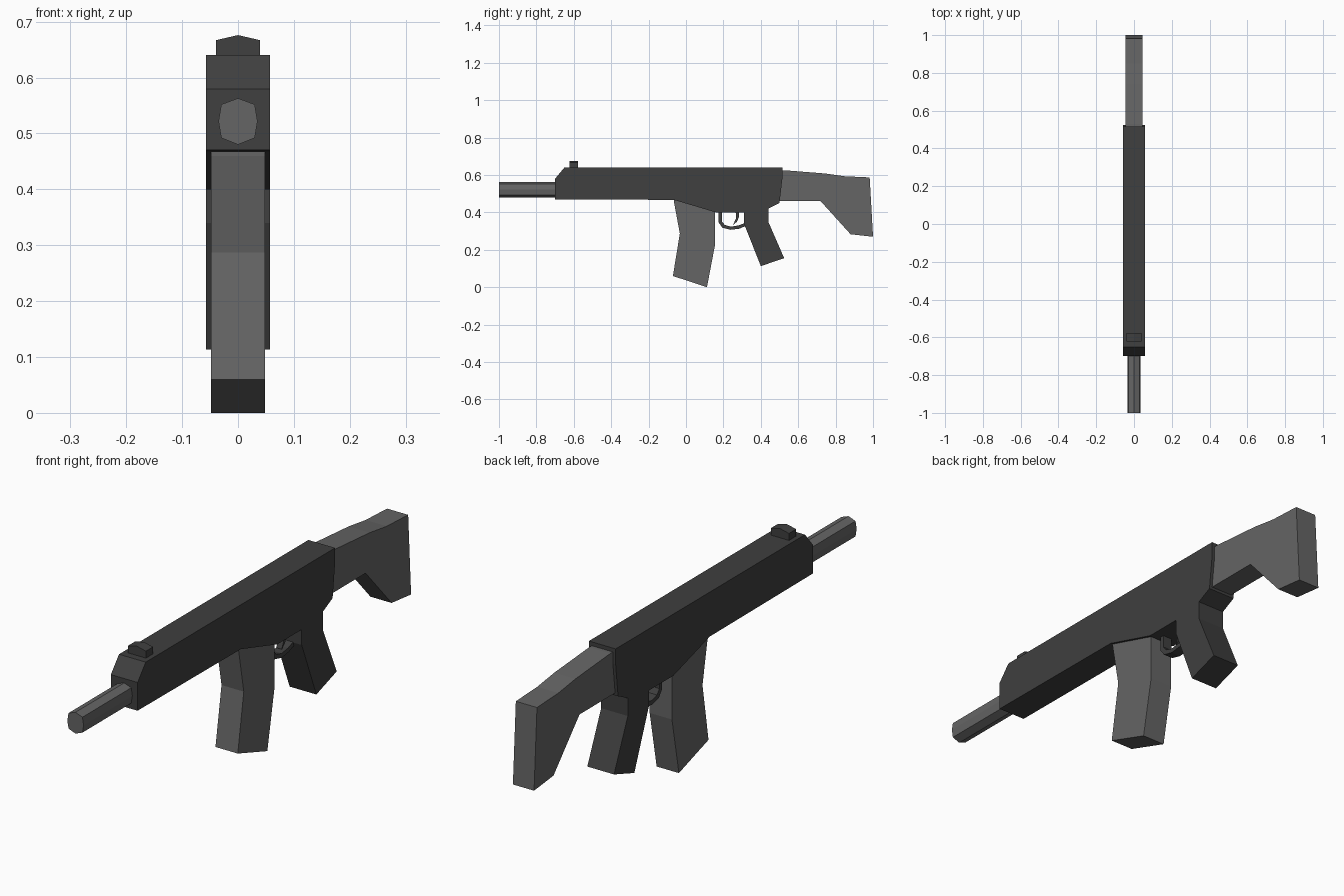
import bpy, bmesh


def prism(name, points, axis, lo, hi, grey):
    """Extrude a closed profile: axis 'X' takes (y, z) points, 'Y' takes (x, z)."""
    bm = bmesh.new()
    place = (lambda p, d: (d, p[0], p[1])) if axis == 'X' else (lambda p, d: (p[0], d, p[1]))
    face = bm.faces.new([bm.verts.new(place(p, lo)) for p in points])
    ext = bmesh.ops.extrude_face_region(bm, geom=[face])
    move = (hi - lo, 0, 0) if axis == 'X' else (0, hi - lo, 0)
    bmesh.ops.translate(bm, vec=move,
                        verts=[g for g in ext['geom'] if isinstance(g, bmesh.types.BMVert)])
    bmesh.ops.recalc_face_normals(bm, faces=bm.faces)
    mesh = bpy.data.meshes.new(name)
    bm.to_mesh(mesh)
    bm.free()
    mesh.materials.append(grey)
    obj = bpy.data.objects.new(name, mesh)
    bpy.context.collection.objects.link(obj)
    return obj


def material(name, v):
    m = bpy.data.materials.new(name)
    m.diffuse_color = (v, v, v, 1)
    return m


dark = material("dark_grey", 0.05)
light = material("mid_grey", 0.13)

# Body with the hand grip in one silhouette
prism("body_and_grip", [
    (-0.70, 0.47), (-0.70, 0.58), (-0.65, 0.64), (0.515, 0.64), (0.515, 0.58),
    (0.50, 0.45), (0.44, 0.42), (0.44, 0.35), (0.525, 0.155), (0.40, 0.113),
    (0.31, 0.34), (0.31, 0.40), (0.16, 0.40), (-0.065, 0.467)],
    'X', -0.0575, 0.0575, dark)

# Curved magazine
prism("magazine", [
    (-0.065, 0.48), (-0.065, 0.46), (-0.033, 0.287), (-0.07, 0.06), (0.112, 0.0),
    (0.155, 0.225), (0.155, 0.42)],
    'X', -0.048, 0.048, light)

# Shoulder stock
prism("stock", [
    (0.50, 0.625), (0.53, 0.625), (0.745, 0.608), (0.85, 0.593), (0.982, 0.587),
    (1.0, 0.27), (0.88, 0.283), (0.72, 0.46), (0.49, 0.46)],
    'X', -0.0455, 0.0455, light)

# Eight-sided barrel
prism("barrel", [
    (0, 0.563), (0.030, 0.552), (0.035, 0.522), (0.030, 0.492),
    (0, 0.480), (-0.030, 0.492), (-0.035, 0.522), (-0.030, 0.552)],
    'Y', -1.0, -0.68, light)

# Front sight
prism("front_sight", [
    (-0.039, 0.63), (-0.039, 0.667), (0, 0.676), (0.039, 0.667), (0.039, 0.63)],
    'Y', -0.622, -0.578, dark)

# Trigger guard loop
prism("trigger_guard", [
    (0.175, 0.41), (0.175, 0.345), (0.195, 0.318), (0.24, 0.307), (0.285, 0.313),
    (0.325, 0.33), (0.325, 0.347), (0.28, 0.330), (0.24, 0.324), (0.207, 0.333),
    (0.192, 0.352), (0.192, 0.41)],
    'X', -0.02, 0.02, dark)

# Trigger
prism("trigger", [
    (0.265, 0.41), (0.268, 0.37), (0.252, 0.333), (0.272, 0.350),
    (0.283, 0.375), (0.285, 0.41)],
    'X', -0.012, 0.012, dark)
